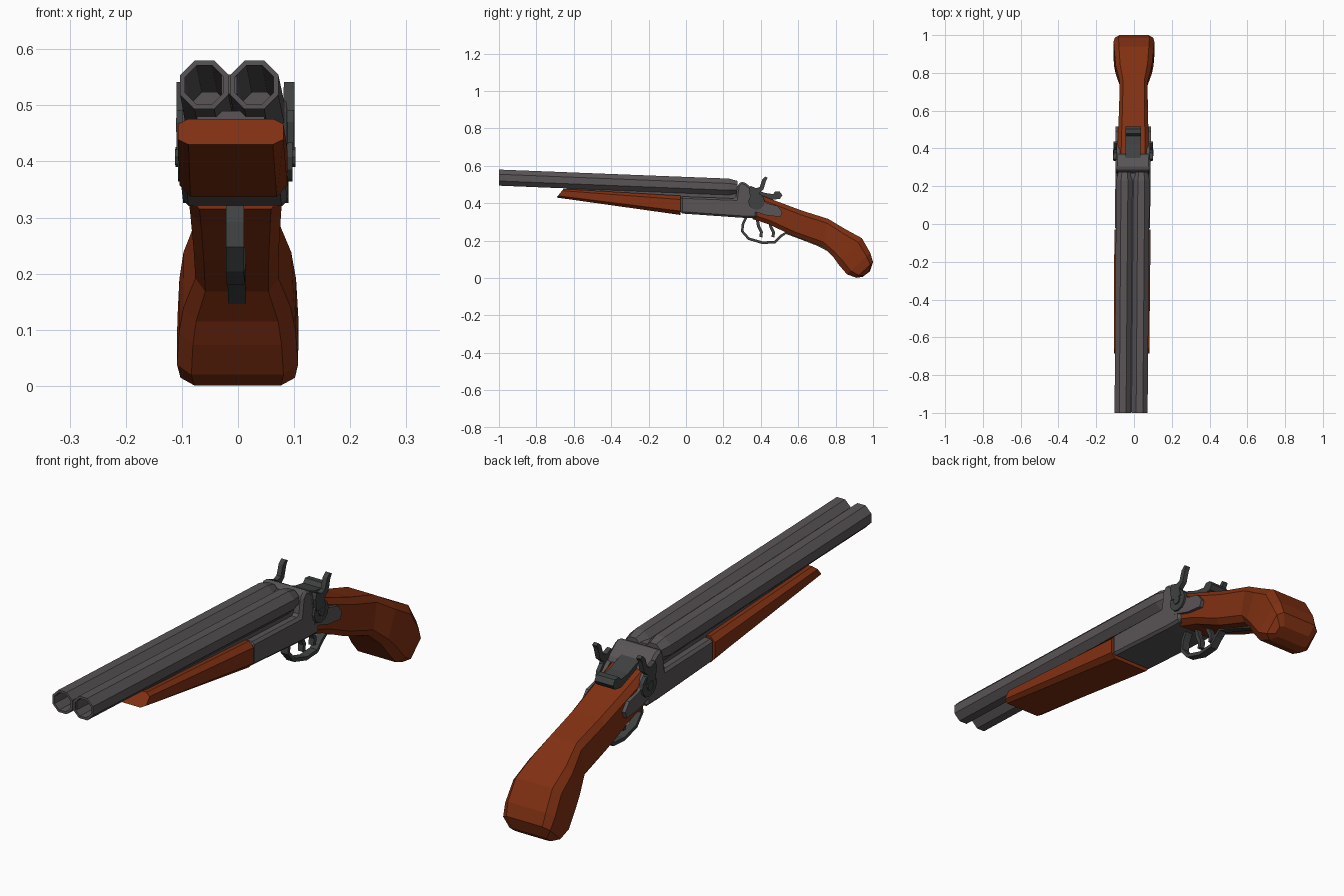
import bpy, bmesh, math
from mathutils import Vector

if "Cube" in bpy.data.objects:
    bpy.data.objects.remove(bpy.data.objects["Cube"])


def material(name, rgb):
    m = bpy.data.materials.new(name)
    m.diffuse_color = (*rgb, 1)
    m.use_nodes = True
    m.node_tree.nodes["Principled BSDF"].inputs["Base Color"].default_value = m.diffuse_color
    return m


WOOD = material("wood", (0.22, 0.03, 0.006))
STEEL = material("steel", (0.10, 0.09, 0.095))
DARK = material("dark_steel", (0.05, 0.053, 0.053))


def loft(name, rings, mat, bevel=0):
    """Skin a list of equal-length rings, cap both ends; the gun lies slightly yawed."""
    bm = bmesh.new()
    rows = [[bm.verts.new((x - 0.0155 + (y + 1) * 0.0078, y, z)) for x, y, z in r] for r in rings]
    n = len(rows[0])
    for a, b in zip(rows, rows[1:]):
        for i in range(n):
            j = (i + 1) % n
            bm.faces.new((a[i], a[j], b[j], b[i]))
    bm.faces.new(rows[0][::-1])
    bm.faces.new(rows[-1])
    bmesh.ops.recalc_face_normals(bm, faces=bm.faces)
    me = bpy.data.meshes.new(name)
    bm.to_mesh(me)
    bm.free()
    me.materials.append(mat)
    ob = bpy.data.objects.new(name, me)
    bpy.context.collection.objects.link(ob)
    if bevel:
        mod = ob.modifiers.new("edge", 'BEVEL')
        mod.width = bevel
        mod.segments = 1
        mod.limit_method = 'ANGLE'
    return ob


def prism(name, profile, x0, x1, mat, bevel=0):
    """Extrude a (y, z) side profile across x."""
    return loft(name, [[(x, y, z) for y, z in profile] for x in (x0, x1)], mat, bevel)


def circle(cy, cz, r, n=12):
    return [(cy + r * math.cos(2 * math.pi * i / n), cz + r * math.sin(2 * math.pi * i / n)) for i in range(n)]


def strip(name, path, width, thick, mat):
    """Sweep a flat bar along a (y, z) path."""
    rings = []
    pts = [Vector(p) for p in path]
    for i, p in enumerate(pts):
        d = (pts[min(i + 1, len(pts) - 1)] - pts[max(i - 1, 0)]).normalized()
        n = Vector((-d.y, d.x)) * thick / 2
        a, b, w = p + n, p - n, width / 2
        rings.append([(-w, *a), (w, *a), (w, *b), (-w, *b)])
    return loft(name, rings, mat)


def slab_ring(top, bottom, hw, cx=0.24, cz=0.16):
    """Chamfered rectangle spanning a top and a bottom (y, z) point."""
    t, b = Vector(top), Vector(bottom)
    outline = [(1 - cx, 0), (1, cz), (1, 1 - cz), (1 - cx, 1)]
    outline += [(-u, v) for u, v in outline[::-1]]
    return [(u * hw, *t.lerp(b, v)) for u, v in outline]


# Hollow octagonal barrels, dipping toward the breech
def barrel_ring(cx, y, r):
    cz = 0.5365 - 0.04 * (y + 1)
    return [(cx + r * math.cos(math.pi / 8 + i * math.pi / 4), y,
             cz + r * math.sin(math.pi / 8 + i * math.pi / 4)) for i in range(8)]


for side, s in (("left", -1), ("right", 1)):
    loft(side + "_barrel", [barrel_ring(s * 0.0445, y, r) for y, r in
         ((0.2, 0.037), (-1, 0.037), (-1, 0.0465), (0.23, 0.0475), (0.275, 0.036))], STEEL)

# Ribs joining the barrels, and the lug beneath them
prism("barrel_rib", [(-0.995, 0.52), (-0.995, 0.555), (0.27, 0.506), (0.27, 0.47)], -0.014, 0.014, STEEL)
prism("barrel_lug", [(-0.64, 0.46), (-0.64, 0.49), (0.28, 0.47), (0.28, 0.40), (-0.03, 0.40)], -0.06, 0.06, STEEL)

# Wooden forend
loft("forend", [slab_ring(t, b, w, 0.2, 0.2) for t, b, w in (
    ((-0.655, 0.476), (-0.692, 0.43), 0.094),
    ((-0.03, 0.44), (-0.03, 0.337), 0.096))], WOOD)

# Receiver with standing breech
prism("receiver", [(-0.03, 0.345), (-0.03, 0.436), (0.265, 0.425), (0.275, 0.495), (0.295, 0.517),
                   (0.32, 0.507), (0.37, 0.465), (0.38, 0.32), (0.3, 0.322)],
      -0.093, 0.093, STEEL, 0.01)

# Stock sweeping down into the bulbous grip
loft("stock", [slab_ring(t, b, w) for t, b, w in (
    ((0.355, 0.46), (0.355, 0.315), 0.084),
    ((0.48, 0.412), (0.44, 0.288), 0.081),
    ((0.62, 0.36), (0.58, 0.222), 0.076),
    ((0.76, 0.316), (0.73, 0.168), 0.074),
    ((0.85, 0.262), (0.785, 0.115), 0.096),
    ((0.94, 0.213), (0.815, 0.073), 0.104),
    ((0.985, 0.135), (0.86, 0.02), 0.108),
    ((1.0, 0.085), (0.91, 0.001), 0.102),
    ((0.983, 0.035), (0.945, 0.006), 0.08))], WOOD)

# Lock plates and hammers on both sides
plate = [(0.33, 0.47), (0.38, 0.45), (0.43, 0.40), (0.49, 0.385), (0.515, 0.352),
         (0.505, 0.326), (0.43, 0.335), (0.35, 0.36)]
hammer = [(0.345, 0.42), (0.337, 0.47), (0.345, 0.492), (0.375, 0.48), (0.395, 0.487), (0.408, 0.527),
          (0.425, 0.542), (0.437, 0.535), (0.428, 0.52), (0.415, 0.475), (0.392, 0.455), (0.4, 0.42)]
for side, s in (("left", -1), ("right", 1)):
    prism(side + "_lock_plate", plate, s * 0.07, s * 0.094, STEEL)
    prism(side + "_hammer", hammer, s * 0.086, s * 0.105, DARK)
    prism(side + "_hammer_disc", circle(0.377, 0.408, 0.044), s * 0.086, s * 0.102, DARK)
    prism(side + "_hammer_screw", circle(0.377, 0.408, 0.018, 8), s * 0.095, s * 0.107, DARK)

# Opening lever on top of the tang
prism("top_lever", [(0.35, 0.482), (0.42, 0.455), (0.465, 0.448), (0.478, 0.463), (0.502, 0.461),
                    (0.515, 0.442), (0.502, 0.423), (0.46, 0.418), (0.35, 0.445)], -0.04, 0.04, DARK)

# Trigger guard with its tail along the grip
strip("trigger_guard", [(0.325, 0.33), (0.305, 0.29), (0.3, 0.25), (0.335, 0.21), (0.41, 0.188),
                        (0.475, 0.192), (0.505, 0.222), (0.535, 0.242), (0.61, 0.215),
                        (0.7, 0.18), (0.755, 0.152)], 0.032, 0.014, DARK)

# Two curved triggers
for name, y in (("front_trigger", 0.38), ("rear_trigger", 0.445)):
    strip(name, [(y, 0.32), (y + 0.008, 0.275), (y + 0.023, 0.245), (y + 0.02, 0.218)], 0.022, 0.016, DARK)
